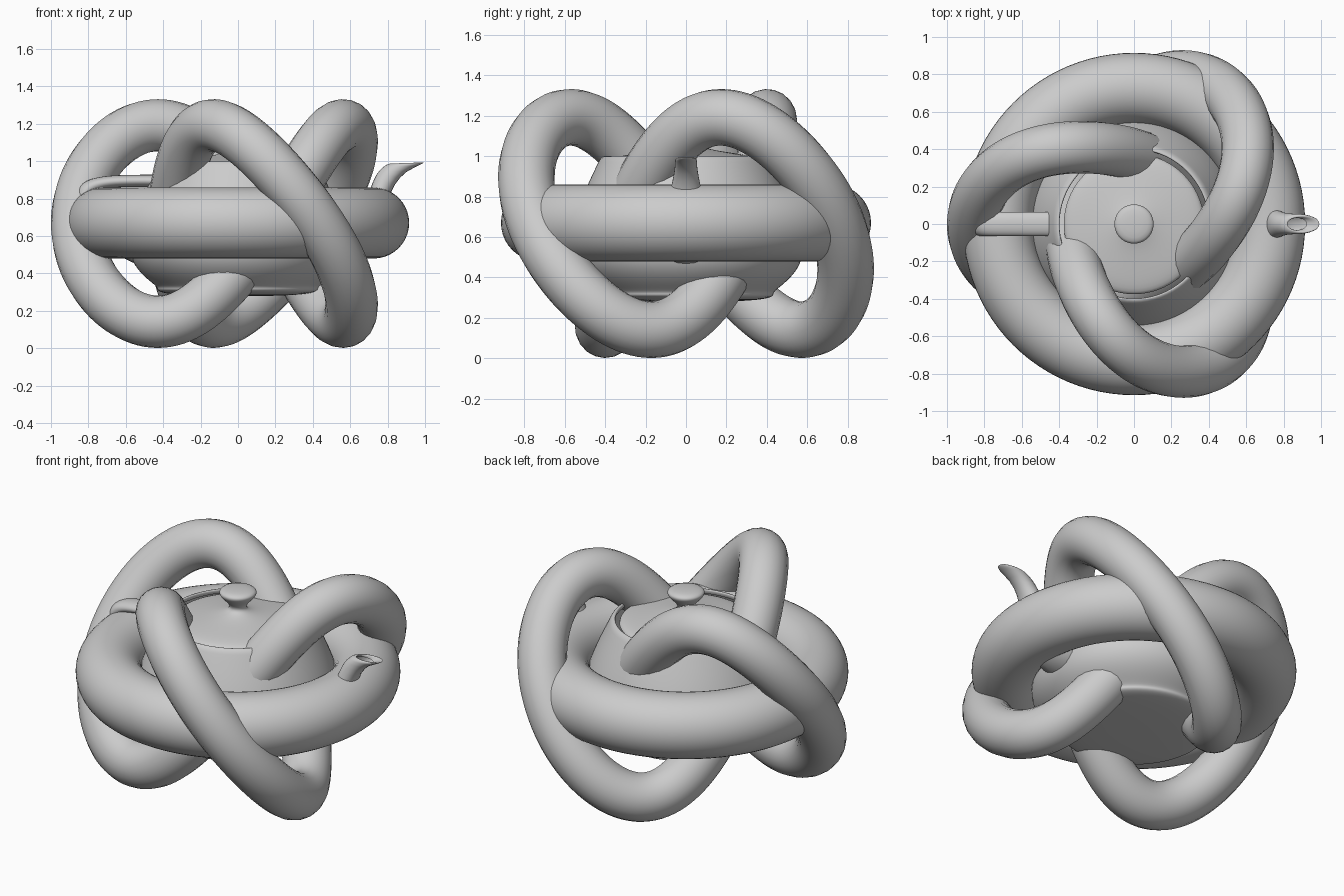
import bpy, bmesh, math
from mathutils import Vector

cube = bpy.data.objects.get("Cube")
if cube:
    bpy.data.objects.remove(cube, do_unlink=True)

SCALE, BASE = 0.2886, 0.322      # pot units to model units, height of the pot's foot

grey = bpy.data.materials.new("plain_grey")
grey.use_nodes = True
COLOUR = (0.6, 0.6, 0.6, 1)
grey.diffuse_color = COLOUR
grey.node_tree.nodes["Principled BSDF"].inputs["Base Color"].default_value = COLOUR


def finish(obj, angle=40):
    obj.data.materials.clear()
    obj.data.materials.append(grey)
    bpy.ops.object.select_all(action="DESELECT")
    obj.select_set(True)
    bpy.context.view_layer.objects.active = obj
    bpy.ops.object.shade_smooth_by_angle(angle=math.radians(angle))


def bezier(points, t):
    a, b, c, d = (Vector(p) for p in points)
    u = 1 - t
    return a * u**3 + b * (3 * u * u * t) + c * (3 * u * t * t) + d * t**3


def chain(segments, steps=14):
    """Sample joined cubic segments into one list of points."""
    pts = [bezier(segments[0], 0)]
    for seg in segments:
        pts += [bezier(seg, i / steps) for i in range(1, steps + 1)]
    return pts


def grid_object(name, rings):
    """Join rings of points, each closed, into a surface."""
    bm = bmesh.new()
    rows = [[bm.verts.new(p) for p in ring] for ring in rings]
    n = len(rows[0])
    for r0, r1 in zip(rows, rows[1:]):
        for i in range(n):
            j = (i + 1) % n
            bm.faces.new((r0[i], r0[j], r1[j], r1[i]))
    bmesh.ops.remove_doubles(bm, verts=bm.verts, dist=1e-5)
    bmesh.ops.recalc_face_normals(bm, faces=bm.faces)
    mesh = bpy.data.meshes.new(name)
    bm.to_mesh(mesh)
    bm.free()
    obj = bpy.data.objects.new(name, mesh)
    bpy.context.collection.objects.link(obj)
    finish(obj)
    return obj


def to_pot(x, y, z):
    return (x * SCALE, y * SCALE, z * SCALE + BASE)


def lathe(name, segments, sides=72):
    turns = [math.tau * i / sides for i in range(sides)]
    return grid_object(name, [[to_pot(p.x * math.cos(a), p.x * math.sin(a), p.y) for a in turns]
                              for p in chain(segments)])


def swept_loop(name, upper, lower, widths, sides=12):
    """Sweep a rounded section between an upper and a lower side curve."""
    rings = []
    for up, low, w in zip(chain(upper), chain(lower), chain(widths)):
        half = []
        for i in range(sides + 1):
            s = i / sides
            p = up.lerp(low, s * s * (3 - 2 * s))
            half.append((p.x, 3 * w.x * s * (1 - s), p.y))
        ring = half + [(x, -y, z) for x, y, z in half[-2:0:-1]]
        rings.append([to_pot(*p) for p in ring])
    return grid_object(name, rings)


# Pot body with rolled rim and rounded foot
lathe("pot_body", [
    [(1.4, 2.25), (1.3375, 2.381), (1.4375, 2.381), (1.5, 2.25)],
    [(1.5, 2.25), (1.75, 1.725), (2, 1.2), (2, 0.75)],
    [(2, 0.75), (2, 0.3), (1.5, 0.075), (1.5, 0)],
    [(1.5, 0), (1.5, -0.075), (1.425, -0.15), (0, -0.15)],
])

# Lid with its knob
lathe("pot_lid", [
    [(0, 3), (0.8, 3), (0, 2.7), (0.2, 2.55)],
    [(0.2, 2.55), (0.4, 2.4), (1.3, 2.4), (1.3, 2.25)],
])

# Handle
swept_loop("pot_handle",
    [[(-1.5, 2.1), (-2.5, 2.1), (-3, 2.1), (-3, 1.65)],
     [(-3, 1.65), (-3, 1.2), (-2.65, 0.7875), (-1.9, 0.45)]],
    [[(-1.6, 1.875), (-2.3, 1.875), (-2.7, 1.875), (-2.7, 1.65)],
     [(-2.7, 1.65), (-2.7, 1.425), (-2.5, 0.975), (-2, 0.75)]],
    [[(0.3, 0)] * 4] * 2)

# Spout with its turned-in lip
swept_loop("pot_spout",
    [[(1.7, 1.275), (2.6, 1.275), (2.3, 1.95), (2.7, 2.25)],
     [(2.7, 2.25), (2.8, 2.325), (2.9, 2.325), (2.8, 2.25)]],
    [[(1.7, 0.45), (3.1, 0.675), (2.4, 1.875), (3.3, 2.25)],
     [(3.3, 2.25), (3.525, 2.344), (3.45, 2.363), (3.2, 2.25)]],
    [[(0.66, 0), (0.66, 0), (0.25, 0), (0.25, 0)],
     [(0.25, 0), (0.25, 0), (0.15, 0), (0.15, 0)]])

# Level ring round the pot
bpy.ops.mesh.primitive_torus_add(location=(0, 0, 0.67), major_radius=0.725, minor_radius=0.19,
                                 major_segments=96, minor_segments=40)
ring = bpy.context.object
ring.name = "ring"
finish(ring)

# Three-lobed knot: three trips over and under the ring in two turns
curve = bpy.data.curves.new("knot_path", "CURVE")
curve.dimensions = "3D"
curve.bevel_depth = 0.14
curve.bevel_resolution = 8
COUNT = 300
path = curve.splines.new("POLY")
path.points.add(COUNT - 1)
path.use_cyclic_u = True
for i, point in enumerate(path.points):
    th = 3 * math.tau * i / COUNT
    out = 0.581 + 0.259 * math.cos(th) + 0.02 * math.cos(2 * th)
    side = 0.172 * math.sin(th)
    turn = math.pi - th * 2 / 3
    c, s = math.cos(turn), math.sin(turn)
    point.co = (out * c - side * s, out * s + side * c, 0.667 + 0.525 * math.sin(th), 1)
knot_path = bpy.data.objects.new("knot_path", curve)
bpy.context.collection.objects.link(knot_path)
bpy.context.view_layer.update()
tube = bpy.data.meshes.new_from_object(knot_path.evaluated_get(bpy.context.evaluated_depsgraph_get()))
bpy.data.objects.remove(knot_path, do_unlink=True)
knot = bpy.data.objects.new("knot", tube)
bpy.context.collection.objects.link(knot)
finish(knot)
